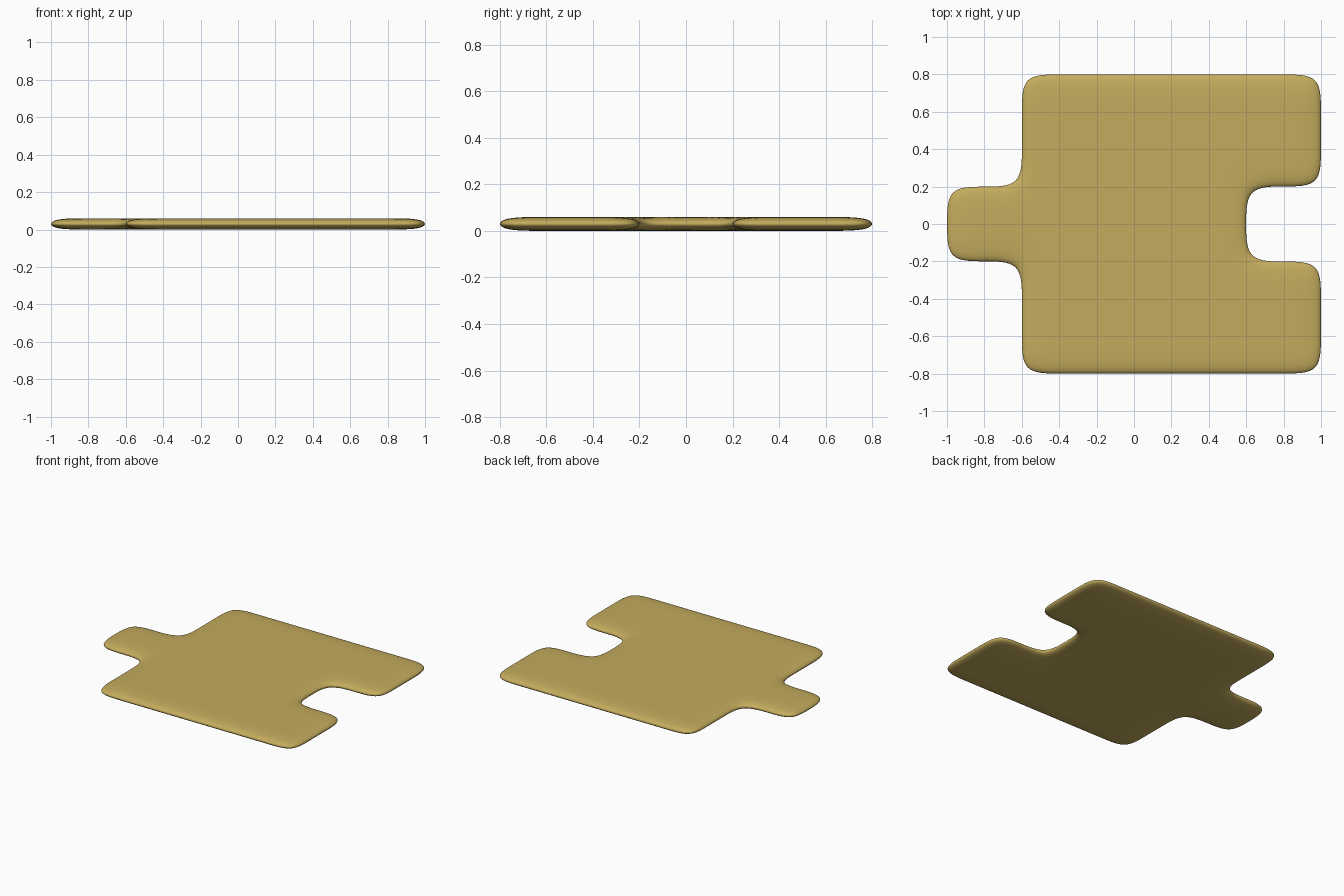
import bpy, bmesh

if "Cube" in bpy.data.objects:
    bpy.data.objects.remove(bpy.data.objects["Cube"])

CELL, THICK, SWELL = 0.2, 0.06, 0.008


def filled(i, j):
    """Is the 0.2 cell (i, j) part of the puzzle outline?"""
    body = -3 <= i < 5 and -4 <= j < 4
    notch = i >= 3 and -1 <= j < 1
    tab = -5 <= i < -3 and -1 <= j < 1
    return (body and not notch) or tab


def sign(v):
    return (v > 0) - (v < 0)


def corner(i, j):
    """Grid point, pushed out at the outline to offset subdivision shrinkage."""
    sx = sy = 0
    for dx in (-1, 1):
        for dy in (-1, 1):
            if not filled(i + min(dx, 0), j + min(dy, 0)):
                sx, sy = sx + dx, sy + dy
    return (i * CELL + sign(sx) * SWELL, j * CELL + sign(sy) * SWELL, 0)


# Flat puzzle sheet made of square cells
bm = bmesh.new()
verts = {}
for i in range(-5, 5):
    for j in range(-4, 4):
        if filled(i, j):
            quad = []
            for key in ((i, j), (i + 1, j), (i + 1, j + 1), (i, j + 1)):
                if key not in verts:
                    verts[key] = bm.verts.new(corner(*key))
                quad.append(verts[key])
            bm.faces.new(quad)

# Give the sheet its thickness
ext = bmesh.ops.extrude_face_region(bm, geom=bm.faces[:], use_keep_orig=True)
top = [g for g in ext["geom"] if isinstance(g, bmesh.types.BMVert)]
bmesh.ops.translate(bm, verts=top, vec=(0, 0, THICK))
bmesh.ops.recalc_face_normals(bm, faces=bm.faces[:])
for f in bm.faces:
    f.smooth = True

mesh = bpy.data.meshes.new("puzzle_piece")
bm.to_mesh(mesh)
bm.free()
piece = bpy.data.objects.new("puzzle_piece", mesh)
bpy.context.collection.objects.link(piece)

# Soft pillowed edges and corners
sub = piece.modifiers.new("Rounding", "SUBSURF")
sub.levels = sub.render_levels = 3

# Tan card colour
mat = bpy.data.materials.new("tan_card")
mat.diffuse_color = (0.55, 0.41, 0.11, 1)
mat.use_nodes = True
mat.node_tree.nodes["Principled BSDF"].inputs["Base Color"].default_value = mat.diffuse_color
mesh.materials.append(mat)
